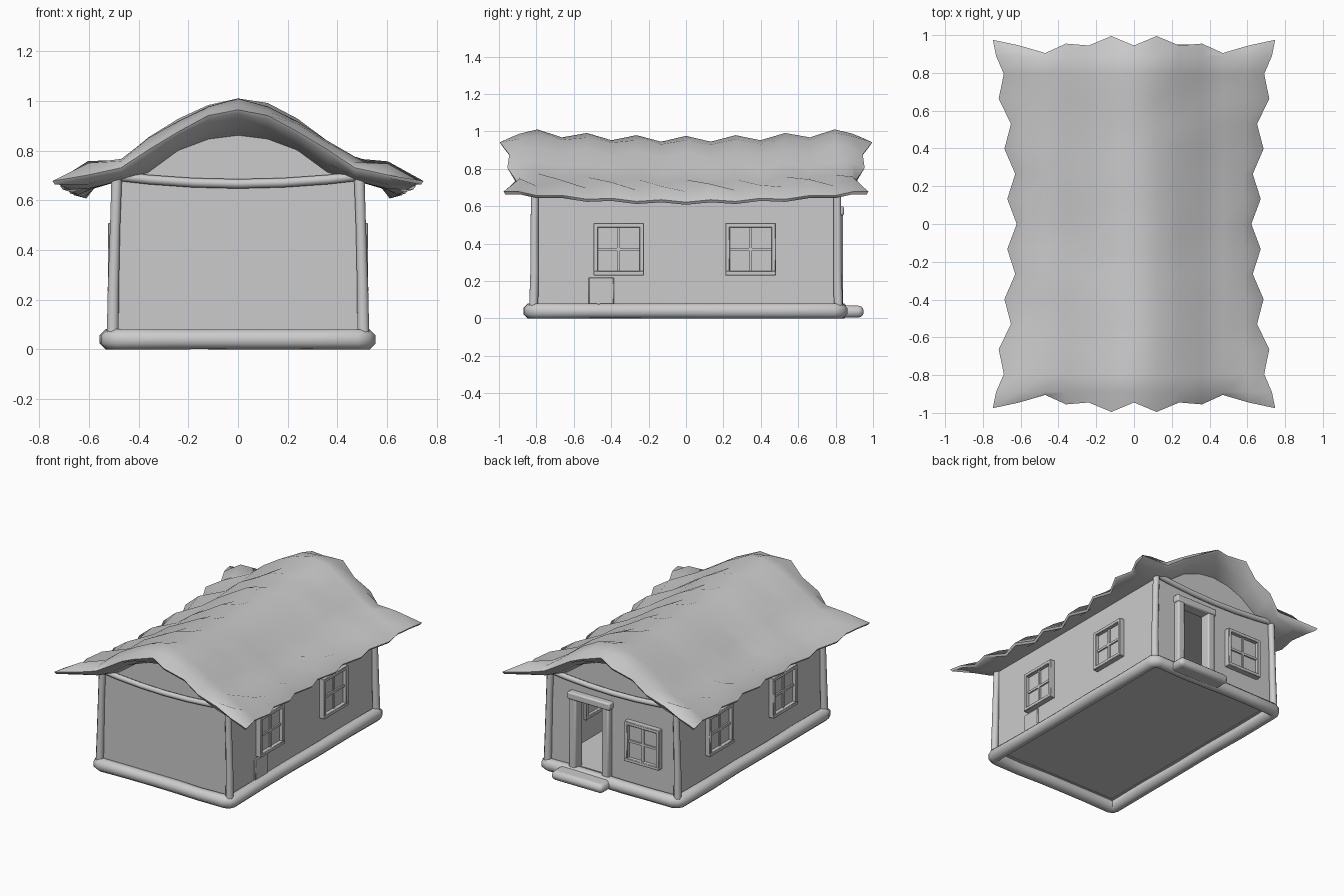
import bpy, bmesh, math, random
from mathutils import Matrix, Vector

if "Cube" in bpy.data.objects:
    bpy.data.objects.remove(bpy.data.objects["Cube"])
random.seed(4)


def finish(name, bm, bevel=0.0, segs=1, angle=40):
    bmesh.ops.recalc_face_normals(bm, faces=bm.faces)
    me = bpy.data.meshes.new(name)
    bm.to_mesh(me)
    bm.free()
    ob = bpy.data.objects.new(name, me)
    bpy.context.collection.objects.link(ob)
    if bevel:
        m = ob.modifiers.new("bevel", 'BEVEL')
        m.width, m.segments = bevel, segs
    bpy.ops.object.select_all(action='DESELECT')
    ob.select_set(True)
    bpy.context.view_layer.objects.active = ob
    bpy.ops.object.shade_smooth_by_angle(angle=math.radians(angle))
    return ob


def box(bm, lo, hi, mat=Matrix()):
    lo, hi = Vector(lo), Vector(hi)
    m = mat @ Matrix.Translation((lo + hi) / 2) @ Matrix.Diagonal((hi - lo).to_4d())
    bmesh.ops.create_cube(bm, size=1, matrix=m)


def boxes(name, items, bevel=0.0, segs=1, mat=Matrix()):
    bm = bmesh.new()
    for lo, hi in items:
        box(bm, lo, hi, mat)
    return finish(name, bm, bevel, segs)


def skin(bm, rings, closed):
    n = len(rings[0])
    for a, b in zip(rings, rings[1:] + rings[:1] if closed else rings[1:]):
        for k in range(n):
            bm.faces.new((a[k], a[(k + 1) % n], b[(k + 1) % n], b[k]))
    if not closed:
        bm.faces.new(rings[0])
        bm.faces.new(rings[-1])


def tube(name, pts, radii, sides=8):
    # round timber through a few points
    bm = bmesh.new()
    pts = [Vector(p) for p in pts]
    q = (pts[-1] - pts[0]).to_track_quat('Z', 'Y')
    rings = [[bm.verts.new(p + q @ Vector((r * math.cos(a), r * math.sin(a), 0)))
              for a in [2 * math.pi * k / sides for k in range(sides)]] for p, r in zip(pts, radii)]
    skin(bm, rings, False)
    return finish(name, bm, angle=60)


def prism(name, outline, y0, y1):
    # x-z outline extruded along y
    bm = bmesh.new()
    f = bm.faces.new([bm.verts.new((x, y0, z)) for x, z in outline])
    r = bmesh.ops.extrude_face_region(bm, geom=[f])
    bmesh.ops.translate(bm, vec=(0, y1 - y0, 0),
                        verts=[v for v in r["geom"] if isinstance(v, bmesh.types.BMVert)])
    return finish(name, bm)


# walls with gables; the back one is notched for the doorway
gable = [(.485, .69), (.36, .73), (.24, .82), (.12, .865), (0, .88),
         (-.12, .865), (-.24, .82), (-.36, .73), (-.485, .69)]
prism("front_wall", [(-.485, .06), (.485, .06)] + gable, -.80, -.77)
prism("back_wall", [(-.485, .06), (.07, .06), (.07, .56), (.27, .56), (.27, .06),
                    (.485, .06)] + gable, .77, .80)
boxes("left_wall", [((-.488, -.79, .06), (-.458, .79, .70))])
boxes("right_wall", [((.458, -.79, .06), (.488, .79, .70))])

# thin raised floor and flat ceiling
boxes("floor", [((-.48, -.79, .062), (.48, .79, .075))])
boxes("ceiling", [((-.48, -.79, .672), (.48, .79, .682))])

# rounded, slightly crooked foundation timber running round the house
bm = bmesh.new()
path = []
for cx, cy in ((1, -1), (1, 1), (-1, 1), (-1, -1)):
    mid = math.atan2(cy, cx)
    for d in (-.7, 0, .7):
        a = mid + d
        path.append((cx * .478 + .035 * math.cos(a), cy * .79 + .035 * math.sin(a), a))
    # wobbling points along the following side
    nx, ny = (cx, -cy) if (cx == cy * -1) else (-cx, cy)
    if cx == cy:
        nx, ny = -cx, cy
    face = math.atan2(cy + ny, cx + nx)
    for t in (.2, .4, .6, .8):
        r = .035 + random.uniform(-.006, .006)
        path.append(((cx + (nx - cx) * t) * .478 + r * math.cos(face),
                     (cy + (ny - cy) * t) * .79 + r * math.sin(face), face))
rings = []
for x, y, a in path:
    r = random.uniform(.041, .045)
    rings.append([bm.verts.new((x + r * math.cos(b) * math.cos(a), y + r * math.cos(b) * math.sin(a),
                                .04 + r * math.sin(b)))
                  for b in [math.pi / 8 + math.pi / 4 * k for k in range(8)]])
skin(bm, rings, True)
finish("foundation_beam", bm, angle=60)
boxes("door_step", [((-.01, .82, .005), (.39, .95, .068))], .028, 3)

# corner posts and sagging tie beams
for sx in (-1, 1):
    for sy in (-1, 1):
        tube("corner_post", [(sx * .505, sy * .815, .05), (sx * .502, sy * .81, .25),
                             (sx * .495, sy * .81, .50), (sx * .488, sy * .808, .71)],
             [.026, .024, .022, .023])
for sy in (-1, 1):
    tube("tie_beam", [(x, sy * .812, .667 + .13 * x * x) for x in
                      (-.5, -.36, -.18, 0, .18, .36, .5)], [.019] * 7)


# windows: frame, cross bars and pane, facing local -y
def window(name, loc, turn):
    m = Matrix.Translation(loc) @ Matrix.Rotation(turn, 4, 'Z')
    w, h, t, d = .135, .14, .024, .05
    boxes(name + "_frame", [((-w, -.035, -h), (-w + t, d, h)), ((w - t, -.035, -h), (w, d, h)),
                            ((-w, -.035, h - t), (w, d, h)), ((-w, -.037, -h), (w, d, -h + t))],
          .003, 1, m)
    boxes(name + "_bars", [((-.008, -.02, -h + .01), (.008, .005, h - .01)),
                           ((-w + .01, -.02, -.008), (w - .01, .005, .008))], 0, 1, m)
    boxes(name + "_pane", [((-w + .01, -.010, -h + .01), (w - .01, .005, h - .01))], 0, 1, m)


for y in (-.36, .345):
    window("right_window", (.488, y, .37), math.pi / 2)
    window("left_window", (-.488, y, .37), -math.pi / 2)
window("back_window", (-.24, .803, .37), math.pi)

# door frame
boxes("door_frame", [((.015, .76, .06), (.07, .84, .59)), ((.27, .76, .06), (.325, .84, .59)),
                     ((.005, .76, .55), (.335, .845, .60))], .01, 2)

# loose plaster patch below a window
boxes("plaster_patch", [((.484, -.52, .07), (.50, -.385, .22))], .004)

# sagging, wavy thatched roof: top and underside grids joined at a thin rim
xs = [0, .12, .24, .36, .47, .58, .645]
top = [.96, .937, .872, .80, .727, .697, .628]
under = [.86, .845, .80, .712, .68, .648, .605]
wave = [.016, .014, .014, .014, .008, -.016, -.006]
tips = [.945, .995, .945, .955, .905, .945, .975]
bm = bmesh.new()
T, B = {}, {}
for i in range(-6, 7):
    k, s = abs(i), (1 if i >= 0 else -1)
    for j in range(-8, 9):
        a, sy = abs(j), (1 if j >= 0 else -1)
        zig = 1 if j % 2 == 0 else -1
        y = sy * (tips[k] if a == 8 else .89 if a == 7 else .1325 * a)
        x = xs[k]
        if k == 6:
            x += .108 * y * y - .024 * zig * (a < 7)
        elif k == 5:
            x += .03 * y * y
        rim = a == 8 or k == 6
        z = top[k] + .055 * y * y + wave[k] * zig
        if a == 8:
            z = top[k] + (.05 if k == 6 else .005)
        if not rim:
            z += random.uniform(-.009, .009) * (k > 0)
        zb = z - .014 if rim else min(under[k], z - .025)
        if a == 7 and k < 6:
            zb = (under[k] + top[k] - .015) / 2
        T[i, j] = bm.verts.new((s * x, y, z))
        B[i, j] = bm.verts.new((s * (x - (.01 if k == 6 else 0)), y * (.992 if a == 8 else 1), zb))
for i in range(-6, 6):
    for j in range(-8, 8):
        for G in (T, B):
            bm.faces.new((G[i, j], G[i + 1, j], G[i + 1, j + 1], G[i, j + 1]))
rim = ([(i, -8) for i in range(-6, 6)] + [(6, j) for j in range(-8, 8)] +
       [(i, 8) for i in range(6, -6, -1)] + [(-6, j) for j in range(8, -8, -1)])
for p, q in zip(rim, rim[1:] + rim[:1]):
    bm.faces.new((T[p], T[q], B[q], B[p]))
finish("thatched_roof", bm, angle=60)
